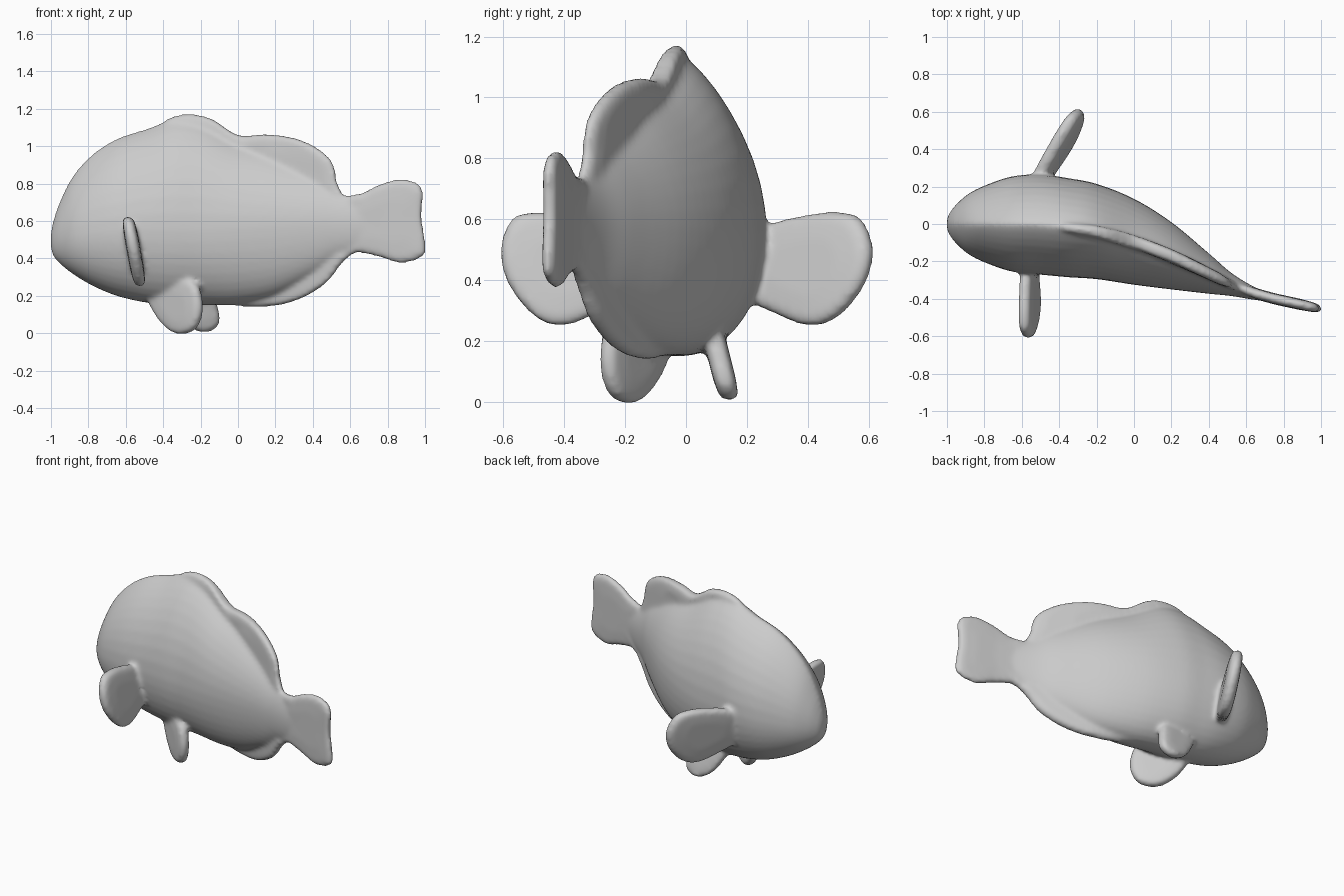
import bpy, bmesh, math
from mathutils import Vector

if "Cube" in bpy.data.objects:
    bpy.data.objects.remove(bpy.data.objects["Cube"])

bm = bmesh.new()


def spline(pts, n, closed=False):
    """Catmull-Rom through points of any dimension."""
    out, m = [], len(pts)
    for i in range(m if closed else m - 1):
        idx = [i - 1, i, i + 1, i + 2]
        idx = [k % m if closed else min(max(k, 0), m - 1) for k in idx]
        a, b, c, d = (Vector(pts[k]) for k in idx)
        for j in range(n):
            t = j / n
            out.append(b + (c - a) * (t / 2) + (2 * a - 5 * b + 4 * c - d) * (t * t / 2)
                       + (3 * b - a - 3 * c + d) * (t ** 3 / 2))
    if not closed:
        out.append(Vector(pts[-1]))
    return out


def skin(rings):
    """Closed skin over a list of equal vertex rings."""
    rows = [[bm.verts.new(p) for p in r] for r in rings]
    n = len(rows[0])
    for a, b in zip(rows, rows[1:]):
        for i in range(n):
            bm.faces.new((a[i], a[(i + 1) % n], b[(i + 1) % n], b[i]))
    bm.faces.new(rows[0][::-1])
    bm.faces.new(rows[-1])


def fin(outline, place, thick):
    """Lens-like plate; place(u, v, t) maps it into space."""
    pts = spline(outline, 6, True)
    c = sum(pts, Vector((0, 0))) / len(pts)
    prof = [(.05, 1), (.5, 1), (.85, .85), (.96, .6), (1, 0),
            (.96, -.6), (.85, -.85), (.5, -1), (.05, -1)]
    skin([[place(*(c + (p - c) * s), t * thick / 2) for p in pts] for s, t in prof])


# Body stations: x, centre y, half width, bottom z, top z, widest z
stations = [
    (-1.0, 0, .03, .45, .54, .50), (-.985, 0, .06, .41, .61, .50),
    (-.95, 0, .105, .37, .71, .51), (-.88, 0, .165, .315, .845, .52),
    (-.78, 0, .213, .255, .955, .53), (-.65, 0, .255, .20, 1.04, .54),
    (-.5, -.003, .268, .165, 1.09, .55), (-.35, -.02, .265, .15, 1.14, .55),
    (-.2, -.04, .255, .15, 1.125, .55), (0, -.095, .23, .155, 1.02, .56),
    (.2, -.17, .18, .20, .94, .57), (.4, -.265, .108, .31, .84, .58),
    (.52, -.323, .062, .40, .77, .58), (.64, -.37, .035, .45, .72, .58),
    (.75, -.40, .018, .49, .68, .58)]
rings = []
for x, cy, w, lo, hi, zm in spline(stations, 5):
    ring = []
    for k in range(40):
        a = 2 * math.pi * k / 40
        s, c = math.sin(a), math.cos(a)
        y = math.copysign(abs(c) ** (1.55 if s > 0 else .92), c) * w
        ring.append((x, cy + y, zm + s * ((hi - zm) if s > 0 else (zm - lo))))
    rings.append(ring)
skin(rings)

# Bent centre line shared by the dorsal, anal and tail fins
line = [(s[0], s[1]) for s in stations] + [(.88, -.428), (1.05, -.465)]


def median(u, v, t):
    for (x0, y0), (x1, y1) in zip(line, line[1:]):
        if u <= x1:
            break
    return Vector((u, y0 + (y1 - y0) * (u - x0) / (x1 - x0) + t, v))


# Dorsal fin
fin([(-.5, 1.0), (-.4, 1.135), (-.28, 1.172), (-.15, 1.15), (0, 1.06), (.15, 1.065),
     (.3, 1.045), (.42, .995), (.505, .92), (.53, .82), (.55, .70), (.3, .75),
     (0, .85), (-.3, .9)], median, .075)
# Anal fin
fin([(-.15, .17), (0, .145), (.12, .14), (.25, .155), (.38, .205), (.48, .275),
     (.55, .365), (.6, .44), (.45, .5), (.2, .4), (-.05, .3)], median, .075)
# Tail fin
fin([(.5, .68), (.58, .735), (.66, .75), (.75, .795), (.86, .825), (.95, .81),
     (.99, .76), (.985, .62), (1.003, .47), (.985, .405), (.87, .373), (.76, .405),
     (.64, .43), (.58, .41), (.5, .46)], median, .06)

# Pectoral fins
paddle = [(.18, .52), (.28, .585), (.4, .615), (.5, .625), (.575, .6), (.612, .5),
          (.585, .385), (.5, .28), (.41, .248), (.3, .285), (.18, .36)]
fin(paddle, lambda u, v, t: Vector((-.555 - (v - .43) * .18 + t, -u, v)), .075)
fin(paddle, lambda u, v, t: Vector((-.46 + (u - .3) * .6 - (v - .43) * .18 + t * .85,
                                    u - t * .5, v)), .085)

# Pelvic fins
fin([(-.5, .25), (-.44, .1), (-.37, .02), (-.31, -.006), (-.24, .012), (-.2, .08),
     (-.195, .18), (-.24, .28), (-.42, .32)],
    lambda u, v, t: Vector((u + t * .6, -.1 - (u + .42) * .75 + t * .8, v)), .075)
fin([(-.4, .26), (-.31, .08), (-.22, .012), (-.15, .008), (-.1, .05), (-.105, .13),
     (-.15, .25), (-.27, .3)],
    lambda u, v, t: Vector((u, .145 - .25 * v + t, v)), .075)

bmesh.ops.recalc_face_normals(bm, faces=bm.faces)
mesh = bpy.data.meshes.new("fish")
bm.to_mesh(mesh)
bm.free()
fish = bpy.data.objects.new("fish", mesh)
bpy.context.collection.objects.link(fish)

# Fuse body and fins into one soft skin
rm = fish.modifiers.new("fuse", 'REMESH')
rm.mode = 'VOXEL'
rm.voxel_size = .013
rm.use_smooth_shade = True
sm = fish.modifiers.new("soften", 'SMOOTH')
sm.factor = .5
sm.iterations = 8
